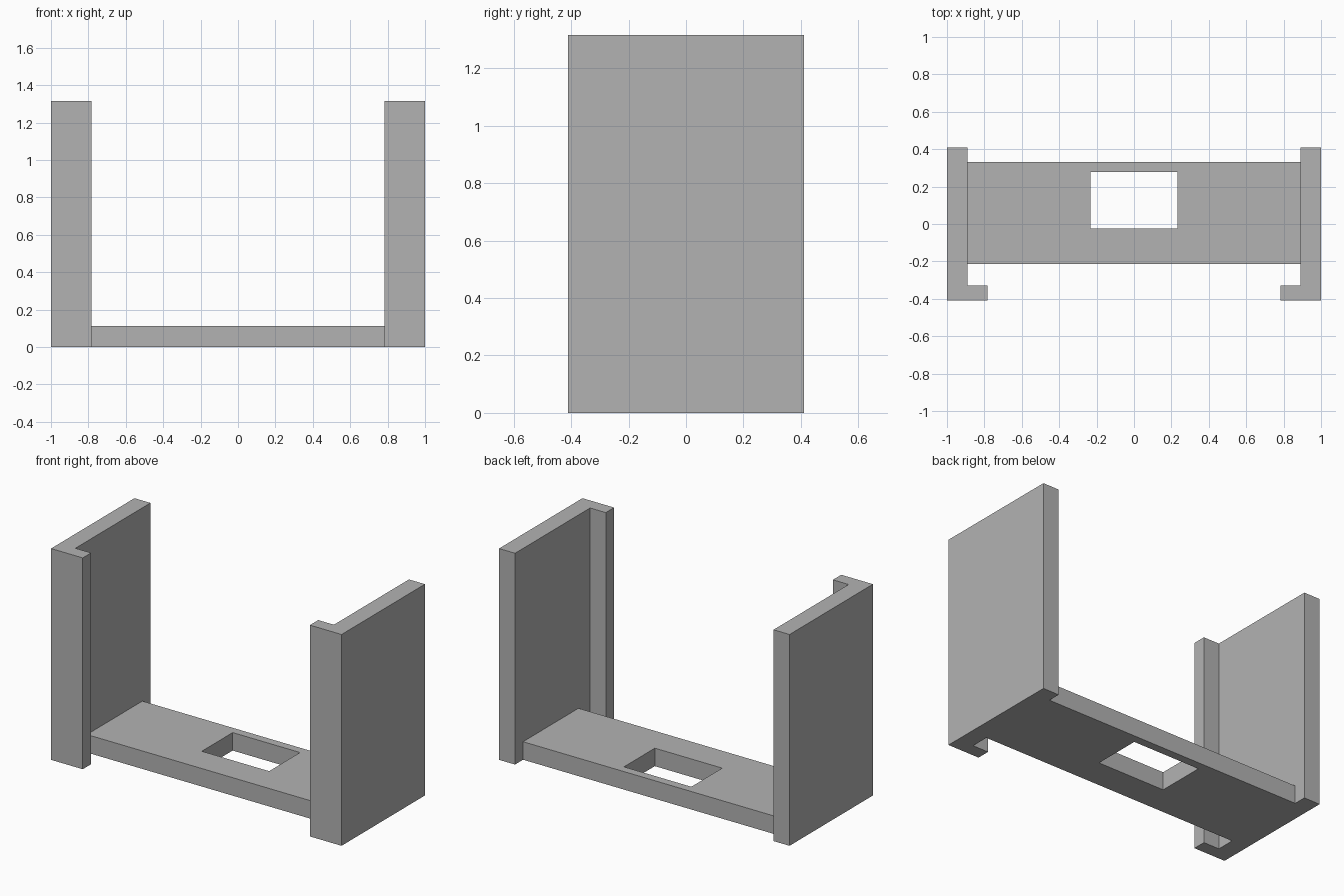
import bpy
import bmesh

cube = bpy.data.objects.get("Cube")
if cube:
    bpy.data.objects.remove(cube, do_unlink=True)

# Single grey material
GREY = (0.45, 0.45, 0.45, 1)
grey = bpy.data.materials.new("plain_grey")
grey.use_nodes = True
grey.diffuse_color = GREY
grey.node_tree.nodes["Principled BSDF"].inputs["Base Color"].default_value = GREY


def extrude_faces(name, faces, height):
    """Make a solid by raising flat outline faces from the ground."""
    bm = bmesh.new()
    for outline in faces:
        bm.faces.new([bm.verts.new((x, y, 0)) for x, y in outline])
    bmesh.ops.remove_doubles(bm, verts=bm.verts, dist=1e-5)
    raised = bmesh.ops.extrude_face_region(bm, geom=bm.faces[:], use_keep_orig=True)
    top = [g for g in raised["geom"] if isinstance(g, bmesh.types.BMVert)]
    bmesh.ops.translate(bm, verts=top, vec=(0, 0, height))
    bmesh.ops.recalc_face_normals(bm, faces=bm.faces)
    mesh = bpy.data.meshes.new(name)
    bm.to_mesh(mesh)
    bm.free()
    mesh.materials.append(grey)
    obj = bpy.data.objects.new(name, mesh)
    bpy.context.collection.objects.link(obj)
    return obj


OUTER, INNER, LIP = 1.0, 0.89, 0.782
FRONT, BACK, LIP_BACK = -0.41, 0.41, -0.328

# Upright side walls, each with a lip turned inwards at the front
profile = [(OUTER, FRONT), (OUTER, BACK), (INNER, BACK),
           (INNER, LIP_BACK), (LIP, LIP_BACK), (LIP, FRONT)]
walls = extrude_faces("side_walls", [profile], 1.315)
mirror = walls.modifiers.new("mirror", "MIRROR")
mirror.use_axis[0] = True

# Base plate: a three by three grid with the middle cell left open
xs = [-INNER, -0.232, 0.232, INNER]
ys = [-0.214, -0.025, 0.279, 0.331]
cells = [[(xs[i], ys[j]), (xs[i + 1], ys[j]), (xs[i + 1], ys[j + 1]), (xs[i], ys[j + 1])]
         for i in range(3) for j in range(3) if (i, j) != (1, 1)]
extrude_faces("base_plate", cells, 0.112)
